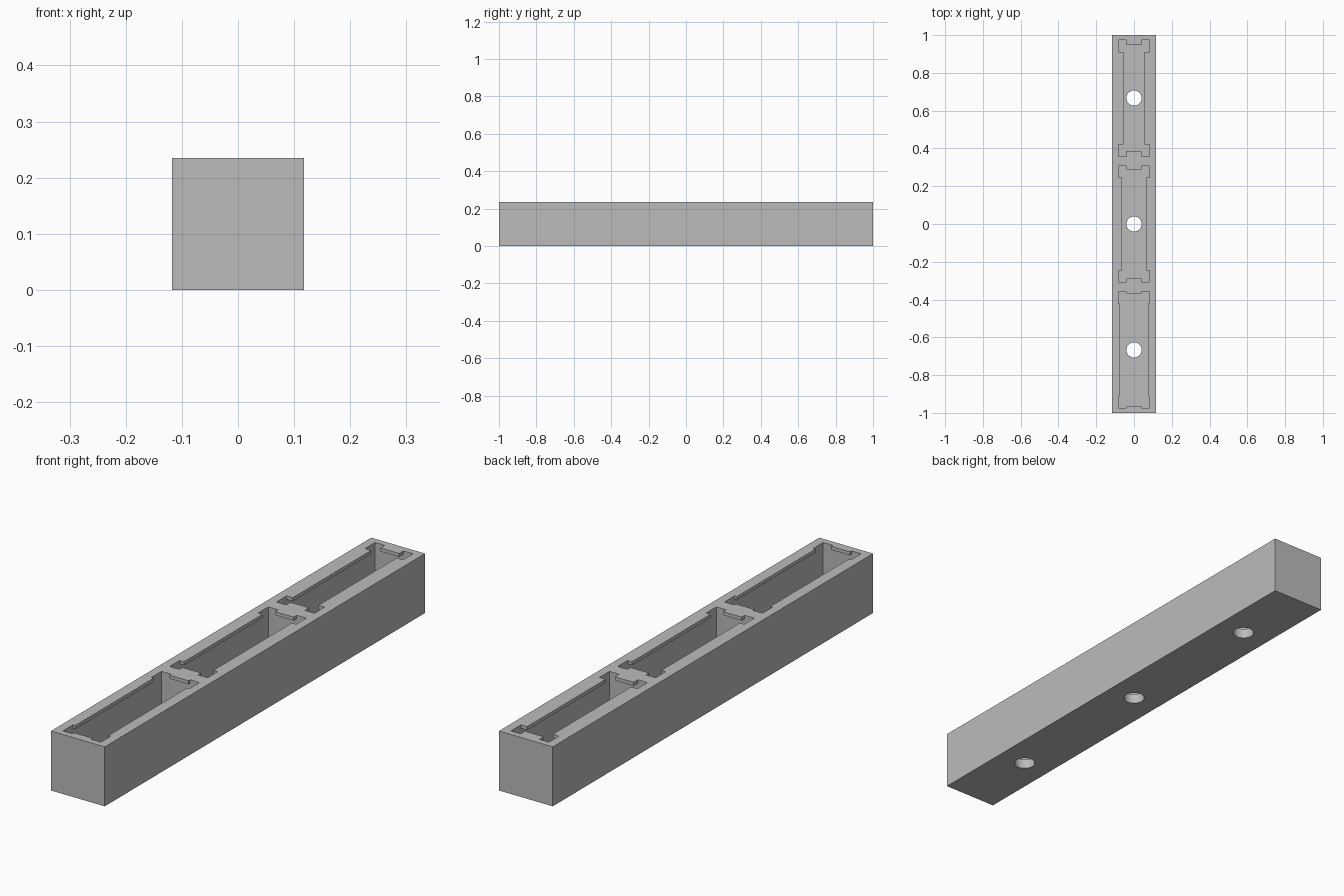
import bpy
import bmesh

cube = bpy.data.objects.get("Cube")
if cube:
    bpy.data.objects.remove(cube, do_unlink=True)

WIDTH, LENGTH, HEIGHT = 0.235, 2.0, 0.235
PITCH = LENGTH / 3
HALF_X, HALF_Y = 0.083, 0.308      # cavity half size
FLOOR, PLATE = 0.04, 0.014         # floor and top lip thickness
NOTCH_Y, TAB_X = 0.063, 0.041      # corner opening length, end tab half width
HOLE_R = 0.04
OVER = 0.05

grey = bpy.data.materials.new("plain grey")
grey.use_nodes = True
grey.diffuse_color = (0.5, 0.5, 0.5, 1)
grey.node_tree.nodes["Principled BSDF"].inputs["Base Color"].default_value = (0.5, 0.5, 0.5, 1)


def prism(name, outline, z0, z1):
    """Extrude a flat outline from z0 to z1."""
    bm = bmesh.new()
    face = bm.faces.new([bm.verts.new((x, y, z0)) for x, y in outline])
    top = bmesh.ops.extrude_face_region(bm, geom=[face])
    verts = [v for v in top["geom"] if isinstance(v, bmesh.types.BMVert)]
    bmesh.ops.translate(bm, verts=verts, vec=(0, 0, z1 - z0))
    bmesh.ops.recalc_face_normals(bm, faces=bm.faces)
    mesh = bpy.data.meshes.new(name)
    bm.to_mesh(mesh)
    bm.free()
    mesh.materials.append(grey)
    obj = bpy.data.objects.new(name, mesh)
    bpy.context.collection.objects.link(obj)
    return obj


def rectangle(hx, hy, cy=0):
    return [(-hx, cy - hy), (hx, cy - hy), (hx, cy + hy), (-hx, cy + hy)]


def opening(lip, cy):
    """Slot with square corner notches, side lips and end tabs."""
    quarter = [(HALF_X - lip, HALF_Y - NOTCH_Y), (HALF_X, HALF_Y - NOTCH_Y),
               (HALF_X, HALF_Y), (TAB_X, HALF_Y), (TAB_X, HALF_Y - lip)]
    right = [(x, -y) for x, y in reversed(quarter)] + quarter
    left = [(-x, -y) for x, y in right]
    return [(x, y + cy) for x, y in right + left]


def cut(target, cutter):
    """Subtract a cutter and remove it."""
    mod = target.modifiers.new("cut", 'BOOLEAN')
    mod.operation = 'DIFFERENCE'
    mod.solver = 'EXACT'
    mod.object = cutter
    cutter.hide_render = True
    bpy.context.view_layer.objects.active = target
    bpy.ops.object.modifier_apply(modifier=mod.name)
    bpy.data.objects.remove(cutter, do_unlink=True)


# Solid bar
bar = prism("slotted_bar", rectangle(WIDTH / 2, LENGTH / 2), 0, HEIGHT)

# Three compartments with progressively wider lips, each with a floor hole
for i, lip in enumerate((0.01, 0.019, 0.027)):
    cy = (i - 1) * PITCH
    cut(bar, prism("cavity_cutter", rectangle(HALF_X, HALF_Y, cy), FLOOR, HEIGHT - PLATE))
    cut(bar, prism("opening_cutter", opening(lip, cy), HEIGHT / 2, HEIGHT + OVER))
    bpy.ops.mesh.primitive_cylinder_add(vertices=48, radius=HOLE_R, depth=HEIGHT / 2,
                                        location=(0, cy, 0))
    cut(bar, bpy.context.object)

# Smooth hole walls, crisp edges elsewhere
bpy.ops.object.select_all(action='DESELECT')
bar.select_set(True)
bpy.context.view_layer.objects.active = bar
bpy.ops.object.shade_smooth_by_angle()
